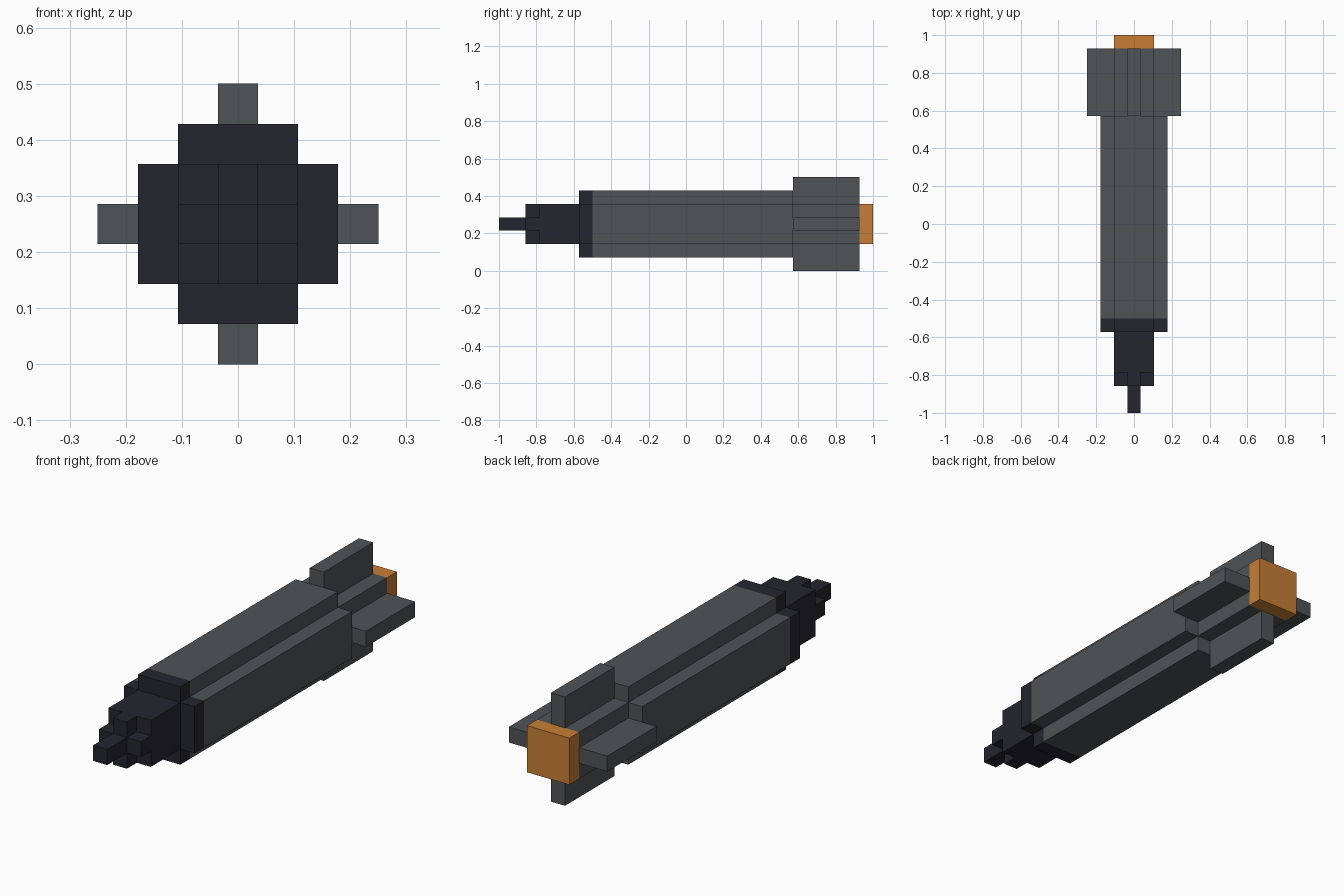
import bpy
import bmesh

cube = bpy.data.objects.get("Cube")
if cube:
    bpy.data.objects.remove(cube, do_unlink=True)

U = 2 / 28        # one block
MID = 3.5 * U     # height of the long axis


def material(name, rgb):
    mat = bpy.data.materials.new(name)
    mat.use_nodes = True
    color = (*rgb, 1)
    mat.diffuse_color = color
    mat.node_tree.nodes["Principled BSDF"].inputs["Base Color"].default_value = color
    return mat


def prism(name, quarter, front, back, mat):
    """Extrude along y a section made of four turned copies of one quarter (in blocks)."""
    points = []
    for turn in range(4):
        points += quarter
        quarter = [(-z, x) for x, z in quarter]
    bm = bmesh.new()
    ring = [bm.verts.new((x * U, front * U - 1, z * U + MID)) for x, z in points]
    cap = bm.faces.new(ring)
    out = bmesh.ops.extrude_face_region(bm, geom=[cap], use_keep_orig=True)
    moved = [v for v in out["geom"] if isinstance(v, bmesh.types.BMVert)]
    bmesh.ops.translate(bm, verts=moved, vec=(0, (back - front) * U, 0))
    bmesh.ops.recalc_face_normals(bm, faces=bm.faces)
    mesh = bpy.data.meshes.new(name)
    bm.to_mesh(mesh)
    bm.free()
    mesh.materials.append(mat)
    obj = bpy.data.objects.new(name, mesh)
    bpy.context.collection.objects.link(obj)


dark = material("dark navy", (0.018, 0.018, 0.029))
grey = material("slate grey", (0.080, 0.087, 0.095))
orange = material("burnt orange", (0.578, 0.212, 0.037))

# Quarter sections
small_square = [(0.5, -0.5)]
square = [(1.5, -1.5)]
small_cross = [(1.5, -0.5), (1.5, 0.5), (0.5, 0.5)]
notched = [(2.5, -1.5), (2.5, 1.5), (1.5, 1.5)]
finned = [(3.5, -0.5), (3.5, 0.5), (1.5, 0.5), (1.5, 1.5), (0.5, 1.5)]

# Stepped nose
prism("nose_tip", small_square, 0, 2, dark)
prism("nose_cross", small_cross, 2, 3, dark)
prism("nose_block", square, 3, 6, dark)
prism("nose_collar", notched, 6, 7, dark)

# Body, finned tail and exhaust
prism("body", notched, 7, 22, grey)
prism("tail_with_fins", finned, 22, 27, grey)
prism("exhaust_plate", square, 27, 28, orange)
